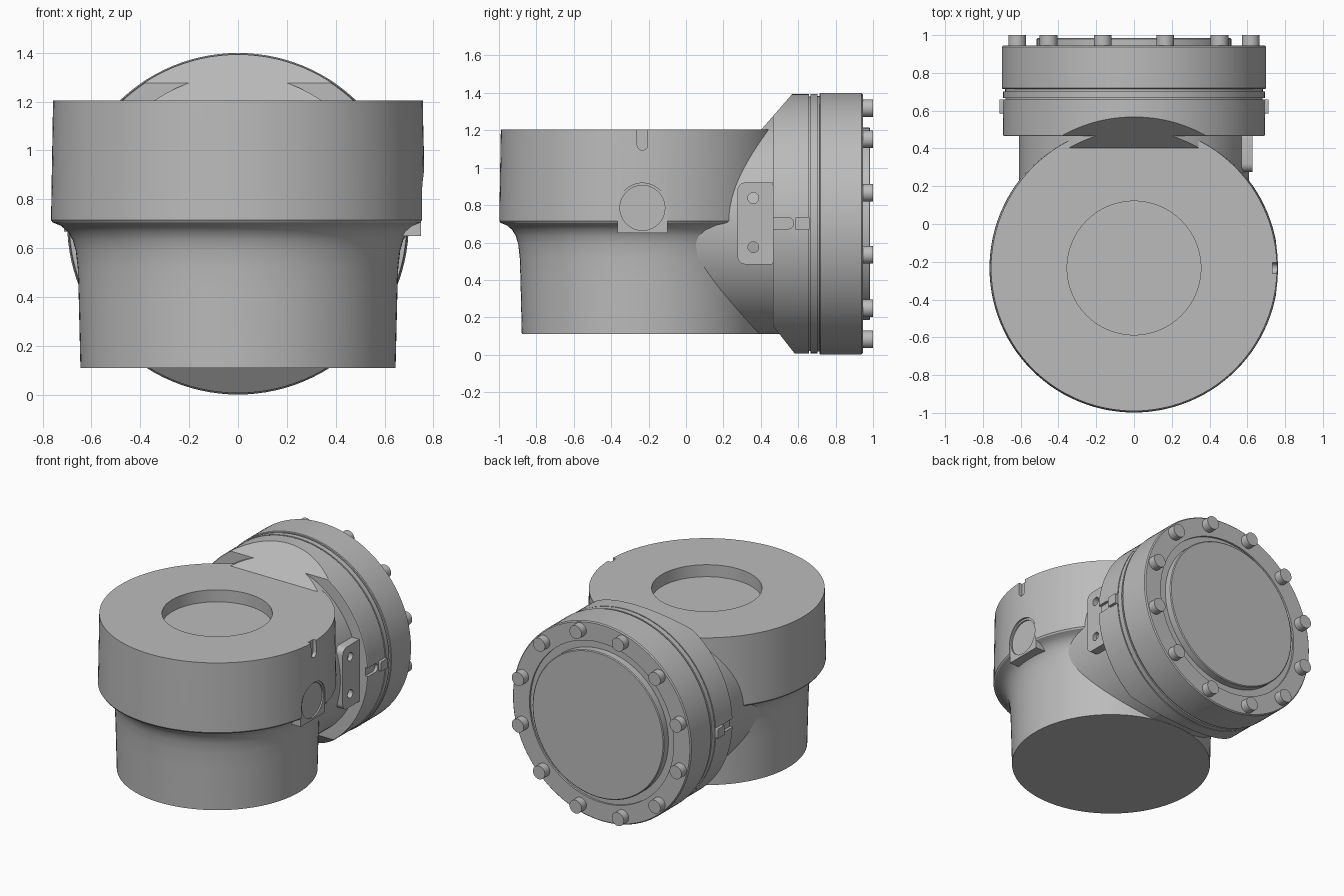
import bpy, bmesh
from math import pi, sin, cos, radians
from mathutils import Matrix, Vector

cube = bpy.data.objects.get("Cube")
if cube:
    bpy.data.objects.remove(cube)

grey = bpy.data.materials.new("cast_grey")
grey.use_nodes = True
COLOR = (0.5, 0.5, 0.5, 1)
grey.diffuse_color = COLOR
grey.node_tree.nodes["Principled BSDF"].inputs["Base Color"].default_value = COLOR

BODY_Y = -0.233      # vertical axis of the main body
AXIS_Z = 0.70        # height of the horizontal port axis
UPRIGHT = Matrix.Translation((0, BODY_Y, 0))
ALONG_Y = Matrix.Translation((0, 0, AXIS_Z)) @ Matrix.Rotation(-pi / 2, 4, 'X')


def finish(name, bm):
    bmesh.ops.recalc_face_normals(bm, faces=bm.faces)
    mesh = bpy.data.meshes.new(name)
    bm.to_mesh(mesh)
    bm.free()
    mesh.materials.append(grey)
    obj = bpy.data.objects.new(name, mesh)
    bpy.context.collection.objects.link(obj)
    return obj


def lathe(name, profile, matrix, sides=112, cuts=()):
    """Revolve (radius, height) points; cuts are (point, normal) planes."""
    bm = bmesh.new()
    vs = [bm.verts.new((r, 0, h)) for r, h in profile]
    es = [bm.edges.new(pair) for pair in zip(vs, vs[1:])]
    bmesh.ops.spin(bm, geom=vs + es, cent=(0, 0, 0), axis=(0, 0, 1),
                   angle=2 * pi, steps=sides, use_duplicate=False)
    bmesh.ops.remove_doubles(bm, verts=bm.verts, dist=1e-4)
    bmesh.ops.transform(bm, matrix=matrix, verts=bm.verts)
    for point, normal in cuts:
        geom = bm.verts[:] + bm.edges[:] + bm.faces[:]
        cut = bmesh.ops.bisect_plane(bm, geom=geom, plane_co=point,
                                     plane_no=normal, clear_outer=True)
        edges = [g for g in cut["geom_cut"] if isinstance(g, bmesh.types.BMEdge)]
        bmesh.ops.holes_fill(bm, edges=edges, sides=0)
    return finish(name, bm)


def disc(name, radius, h0, h1, matrix, sides=32):
    return lathe(name, [(0, h0), (radius, h0), (radius, h1), (0, h1)], matrix, sides)


def prism(name, outline, x0, x1):
    """Extrude a (y, z) outline along x."""
    bm = bmesh.new()
    face = bm.faces.new([bm.verts.new((x0, y, z)) for y, z in outline])
    new = bmesh.ops.extrude_face_region(bm, geom=[face])["geom"]
    bmesh.ops.translate(bm, vec=(x1 - x0, 0, 0),
                        verts=[g for g in new if isinstance(g, bmesh.types.BMVert)])
    return finish(name, bm)


def u_shape(y, z, r, direction, length, steps=20):
    """Half circle whose straight legs run along the direction angle."""
    pts = []
    for i in range(steps + 1):
        a = direction + pi / 2 + pi * i / steps
        pts.append((y + r * cos(a), z + r * sin(a)))
    dy, dz = length * cos(direction), length * sin(direction)
    first, last = pts[0], pts[-1]
    return pts + [(last[0] + dy, last[1] + dz), (first[0] + dy, first[1] + dz)]


def rounded(y0, z0, y1, z1, r, steps=6):
    pts = []
    corners = [(y1 - r, z1 - r), (y0 + r, z1 - r), (y0 + r, z0 + r), (y1 - r, z0 + r)]
    for q, (y, z) in enumerate(corners):
        for i in range(steps + 1):
            a = (q + i / steps) * pi / 2
            pts.append((y + r * cos(a), z + r * sin(a)))
    return pts


def carve(obj, cutter):
    cutter.hide_render = True
    mod = obj.modifiers.new("cut", 'BOOLEAN')
    mod.operation, mod.solver, mod.object = 'DIFFERENCE', 'EXACT', cutter
    bpy.context.view_layer.objects.active = obj
    bpy.ops.object.modifier_apply(modifier=mod.name)
    bpy.data.objects.remove(cutter)


def across_x(y, z):
    return Matrix.Translation((0, y, z)) @ Matrix.Rotation(pi / 2, 4, 'Y')


parts = []

# main body: stepped drum with flared shoulder and shallow top recess
body = lathe("main_body", [
    (0, 0.11), (0.645, 0.11), (0.652, 0.40), (0.656, 0.52), (0.664, 0.59),
    (0.677, 0.635), (0.697, 0.668), (0.725, 0.692), (0.758, 0.705), (0.765, 0.715),
    (0.764, 0.80), (0.757, 1.205), (0.354, 1.205), (0.354, 1.12), (0, 1.12)], UPRIGHT)
carve(body, prism("slot_cutter", u_shape(BODY_Y, 1.122, 0.028, pi / 2, 0.2), 0.732, 0.9))
boss_outline = u_shape(BODY_Y, 0.785, 0.133, -pi / 2, 0.135)
carve(body, prism("boss_cutter", boss_outline, 0.72, 0.9))
parts.append(body)

# side boss with a round spot face
boss = prism("side_boss", boss_outline, 0.55, 0.748)
carve(boss, disc("spot_cutter", 0.12, 0.738, 0.9, across_x(BODY_Y, 0.785), 48))
parts.append(boss)

# neck joining body and flange, sloped on top and flat below
top_slope = (Vector((0, 0.46, 1.27)), Vector((0, -1.15, 1)))
low_slope = (Vector((0, 0.50, 0.11)), Vector((0, -1.28, -1)))
parts.append(lathe("neck", [(0, -0.1), (0.61, -0.1), (0.61, 0.5), (0, 0.5)], ALONG_Y,
                   cuts=[top_slope, (Vector((0, 0, 0.112)), Vector((0, 0, -1)))]))

# flange with sloped top and bottom
flange = lathe("flange", [(0, 0.465), (0.69, 0.465), (0.693, 0.47), (0.693, 0.658),
                          (0, 0.658)], ALONG_Y, cuts=[top_slope, low_slope])
for s in (1, -1):
    carve(flange, prism("mark_cutter", u_shape(0.545, 0.703, 0.03, pi, 0.2),
                        s * 0.672, s * 0.8))
    parts.append(prism("alignment_tab", rounded(0.585, 0.668, 0.66, 0.736, 0.006),
                       s * 0.64, s * 0.712))
parts.append(flange)

# gasket ring between the two halves
parts.append(lathe("gasket_ring", [(0, 0.65), (0.68, 0.65), (0.68, 0.666), (0.694, 0.666),
                                   (0.694, 0.702), (0.684, 0.702), (0.684, 0.72),
                                   (0, 0.72)], ALONG_Y))

# end cap with annular groove and raised centre
parts.append(lathe("end_cap", [
    (0, 0.714), (0.695, 0.714), (0.699, 0.719), (0.699, 0.938), (0.692, 0.945),
    (0.565, 0.945), (0.565, 0.932), (0.515, 0.932), (0.515, 0.98), (0.509, 0.985),
    (0, 0.985)], ALONG_Y))

# twelve cap bolts
for i in range(12):
    a = radians(15 + 30 * i)
    spot = Matrix.Translation((0.64 * cos(a), 0, 0.64 * sin(a))) @ ALONG_Y
    parts.append(disc("cap_bolt", 0.047, 0.93, 1.0, spot))

# mounting pad with two blind holes
pad = prism("mounting_pad", rounded(0.275, 0.483, 0.5, 0.922, 0.045), 0.50, 0.628)
for z in (0.575, 0.838):
    carve(pad, disc("hole_cutter", 0.029, 0.58, 0.7, across_x(0.36, z), 24))
parts.append(pad)

# crisp edges, smooth curved walls
bpy.ops.object.select_all(action='DESELECT')
for p in parts:
    p.select_set(True)
bpy.context.view_layer.objects.active = body
bpy.ops.object.shade_smooth_by_angle(angle=radians(25))
